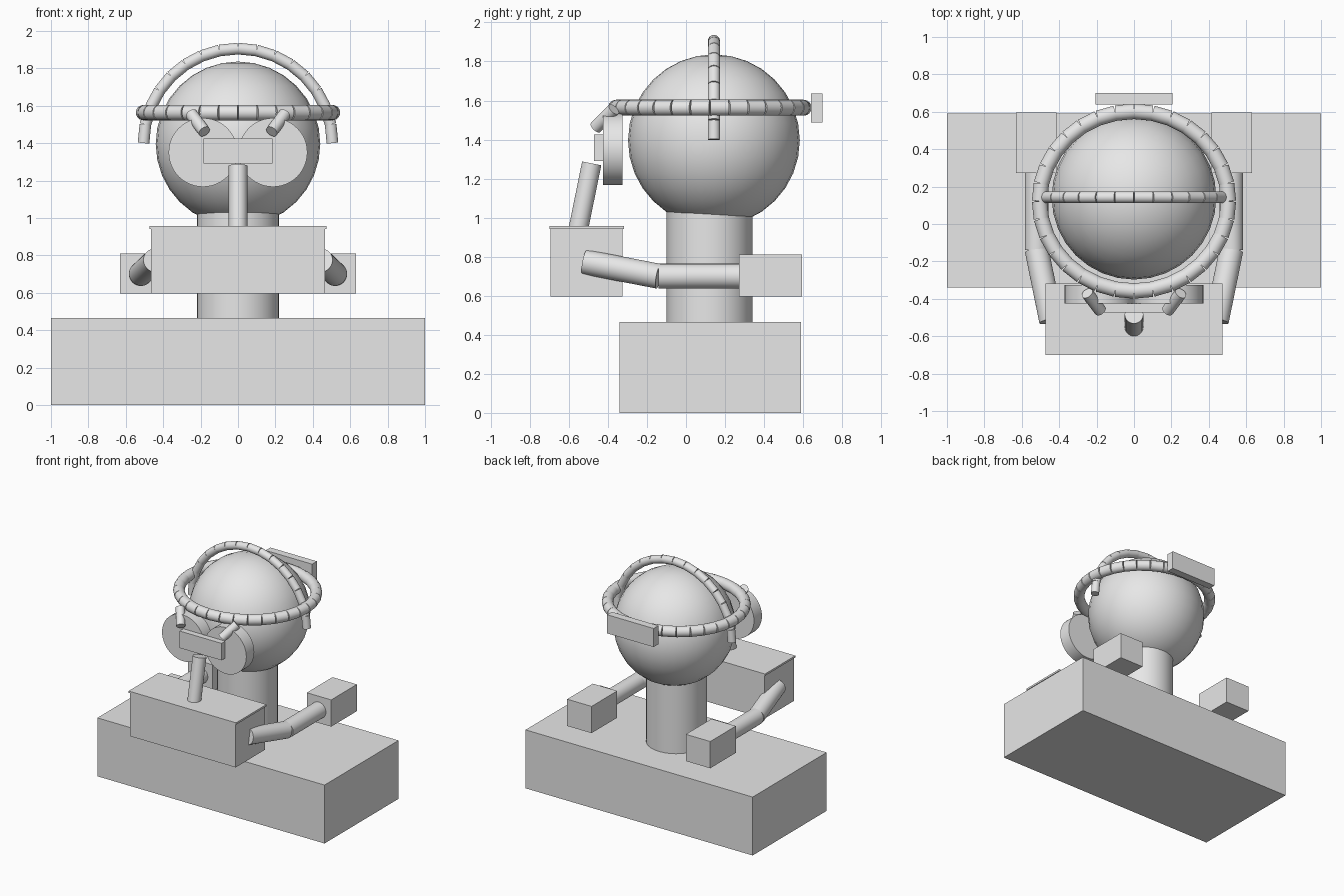
import bpy
import math
from mathutils import Vector

default = bpy.data.objects.get("Cube")
if default:
    bpy.data.objects.remove(default, do_unlink=True)

GREY = (0.8, 0.8, 0.8, 1.0)
grey = bpy.data.materials.new("plain grey")
grey.use_nodes = True
grey.diffuse_color = GREY
grey.node_tree.nodes["Principled BSDF"].inputs["Base Color"].default_value = GREY


def finish(name, smooth=False):
    obj = bpy.context.object
    obj.name = name
    obj.data.materials.append(grey)
    if smooth:
        bpy.ops.object.shade_smooth_by_angle(angle=math.radians(35))
    return obj


def box(name, low, high):
    low, high = Vector(low), Vector(high)
    bpy.ops.mesh.primitive_cube_add(size=1, location=(low + high) / 2)
    bpy.context.object.scale = high - low
    bpy.ops.object.transform_apply(location=False, rotation=False, scale=True)
    return finish(name)


def rod(name, start, end, radius, sides=32):
    start, end = Vector(start), Vector(end)
    axis = end - start
    bpy.ops.mesh.primitive_cylinder_add(
        vertices=sides, radius=radius, depth=axis.length, location=(start + end) / 2,
        rotation=axis.to_track_quat("Z", "Y").to_euler())
    return finish(name, True)


def segmented_tube(name, points, radius):
    # Straight pipe pieces laid end to end, joined into one object
    pieces = [rod(name, a, b, radius, 24) for a, b in zip(points, points[1:])]
    bpy.ops.object.select_all(action="DESELECT")
    for piece in pieces:
        piece.select_set(True)
    bpy.context.view_layer.objects.active = pieces[0]
    bpy.ops.object.join()
    bpy.context.object.name = name


# Base and neck
box("base", (-1, -0.34, 0), (1, 0.59, 0.465))
rod("neck", (0, 0.12, 0.465), (0, 0.12, 1.06), 0.22)

# Head
bpy.ops.mesh.primitive_uv_sphere_add(segments=32, ring_count=16, radius=0.44,
                                     location=(0, 0.143, 1.396))
finish("head", True)

# Headband around the head and arch over it
COUNT = 32
turns = [2 * math.pi * i / COUNT for i in range(COUNT + 1)]
segmented_tube("headband", [(0.505 * math.cos(t), 0.122 + 0.48 * math.sin(t), 1.563)
                            for t in turns], 0.041)
segmented_tube("head_arch", [(0.505 * math.cos(t), 0.143, 1.40 + 0.505 * math.sin(t))
                             for t in turns[:COUNT // 2 + 1]], 0.031)
box("headband_back_plate", (-0.205, 0.64, 1.488), (0.205, 0.70, 1.636))

# Visor bridge, hose and front pack
box("visor_bridge", (-0.185, -0.472, 1.29), (0.185, -0.425, 1.425))
rod("hose", (0, -0.56, 0.90), (0, -0.483, 1.278), 0.05)
box("front_pack", (-0.465, -0.693, 0.597), (0.465, -0.325, 0.942))
box("front_pack_lid", (-0.473, -0.70, 0.942), (0.473, -0.317, 0.957))

# Paired parts
for side, s in (("left", 1), ("right", -1)):
    rod(side + "_lens", (s * 0.187, -0.425, 1.35), (s * 0.187, -0.325, 1.35), 0.184, 48)
    rod(side + "_lens_strut", (s * 0.25, -0.37, 1.555), (s * 0.18, -0.463, 1.462), 0.033)
    rod(side + "_upper_arm", (s * 0.52, 0.28, 0.70), (s * 0.52, -0.14, 0.70), 0.064)
    rod(side + "_forearm", (s * 0.52, -0.14, 0.70), (s * 0.443, -0.518, 0.773), 0.064)
    xs = sorted((s * 0.415, s * 0.63))
    box(side + "_shoulder_box", (xs[0], 0.272, 0.597), (xs[1], 0.595, 0.81))
